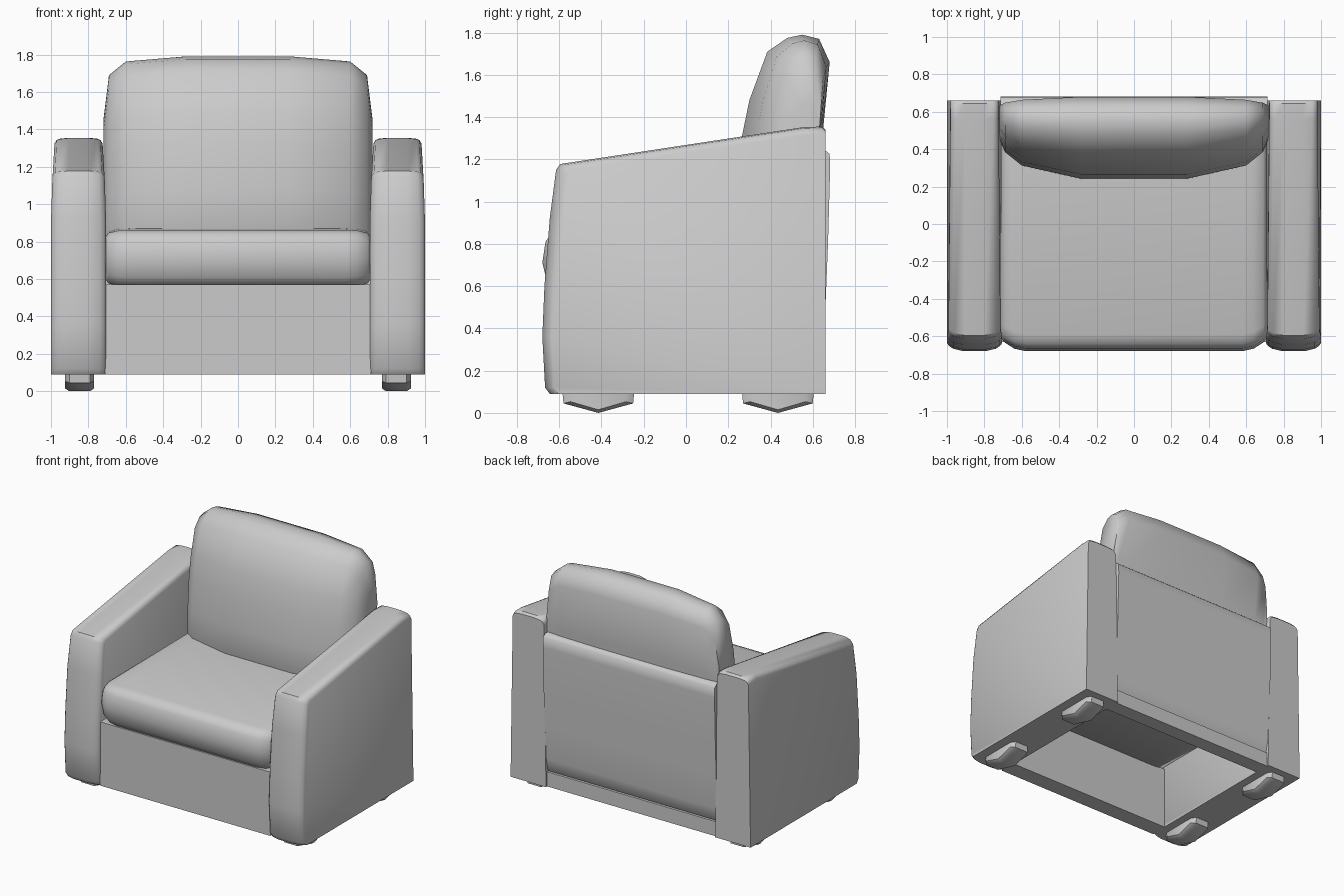
import bpy, bmesh, math

if "Cube" in bpy.data.objects:
    bpy.data.objects.remove(bpy.data.objects["Cube"])


def loft(name, profile, stations, pivot=(0, 0), taper=None, angle=35):
    """Sweep a (y, z) profile through x stations (x, y scale, z scale) about a pivot."""
    bm = bmesh.new()
    py, pz = pivot
    rings = []
    for x, sy, sz in stations:
        ring = []
        for y, z in profile:
            z2 = pz + (z - pz) * sz
            x2 = taper(x, z2) if taper else x
            ring.append(bm.verts.new((x2, py + (y - py) * sy, z2)))
        rings.append(ring)
    n = len(profile)
    for a, b in zip(rings, rings[1:]):
        for i in range(n):
            j = (i + 1) % n
            bm.faces.new((a[i], a[j], b[j], b[i]))
    bm.faces.new(rings[0])
    bm.faces.new(rings[-1])
    bmesh.ops.recalc_face_normals(bm, faces=bm.faces)
    me = bpy.data.meshes.new(name)
    bm.to_mesh(me)
    bm.free()
    ob = bpy.data.objects.new(name, me)
    bpy.context.collection.objects.link(ob)
    bpy.ops.object.select_all(action='DESELECT')
    ob.select_set(True)
    bpy.context.view_layer.objects.active = ob
    bpy.ops.object.shade_smooth_by_angle(angle=math.radians(angle))
    return ob


def symmetric(half):
    """Mirror half the stations (centre outwards) to the other side."""
    return [(-x, a, b) for x, a, b in reversed(half)] + half


def box(name, w, y0, y1, z0, z1):
    return loft(name, [(y0, z0), (y0, z1), (y1, z1), (y1, z0)], [(-w, 1, 1), (w, 1, 1)])


# Arms: sloped slabs with crowned front and top, narrowing slightly near the top
arm_profile = [(-0.645, 0.09), (-0.667, 0.12), (-0.68, 0.36), (-0.67, 0.6), (-0.645, 0.92),
               (-0.615, 1.15), (-0.595, 1.178), (0.56, 1.353), (0.645, 1.355), (0.66, 1.34),
               (0.66, 0.09)]
for side, label in ((1, "right"), (-1, "left")):
    centre = 0.8525 * side

    def narrow(x, z, c=centre):
        return c + (x - c) * (1 - 0.13 * max(0, min(1, (z - 1.0) / 0.33)))

    half = [(0.06, 1, 1), (0.115, 0.99, 0.996), (0.135, 0.98, 0.99), (0.1475, 0.968, 0.975)]
    loft(label + "_arm", arm_profile, [(x + centre, a, b) for x, a, b in symmetric(half)],
         (0.66, 0.09), narrow, 45)

    # Feet: low blocks with a shallow pointed underside
    for y, end in ((-0.415, "front"), (0.435, "back")):
        foot = [(y - 0.17, 0.1), (y - 0.165, 0.045), (y, 0.0), (y + 0.165, 0.045), (y + 0.17, 0.1)]
        loft(f"{end}_{label}_foot", foot,
             [(x + 0.847 * side, a, b) for x, a, b in symmetric([(0.055, 1, 1), (0.078, 0.8, 0.85)])],
             (y, 0.1))

# Seat cushion
seat = [(-0.61, 0.56), (-0.655, 0.61), (-0.68, 0.71), (-0.665, 0.81), (-0.64, 0.845),
        (-0.59, 0.862), (0.45, 0.87), (0.45, 0.56)]
loft("seat_cushion", seat,
     symmetric([(0.58, 1, 1), (0.64, 0.988, 0.98), (0.69, 0.96, 0.9), (0.71, 0.94, 0.75)]),
     (0.45, 0.71), None, 50)

# Back cushion
back = [(0.3, 0.72), (0.24, 0.86), (0.242, 1.08), (0.265, 1.31), (0.30, 1.48), (0.385, 1.71),
        (0.48, 1.775), (0.55, 1.79), (0.63, 1.77), (0.68, 1.66), (0.645, 1.3), (0.62, 0.72)]
loft("back_cushion", back,
     symmetric([(0.28, 1, 1), (0.6, 0.8, 0.975), (0.69, 0.6, 0.908), (0.718, 0.42, 0.7)]),
     (0.6, 0.7), None, 60)

# Padded back panel
panel = [(0.52, 0.17), (0.60, 0.17), (0.635, 0.21), (0.652, 0.3), (0.662, 0.55), (0.672, 0.8),
         (0.682, 1.15), (0.68, 1.225), (0.655, 1.245), (0.52, 1.245)]
loft("back_panel", panel, [(-0.715, 1, 1), (0.715, 1, 1)], (0.6, 0.7), None, 50)

# Base rails, open underneath
box("front_rail", 0.71, -0.63, -0.5, 0.09, 0.57)
box("back_rail", 0.71, 0.53, 0.645, 0.09, 0.2)
